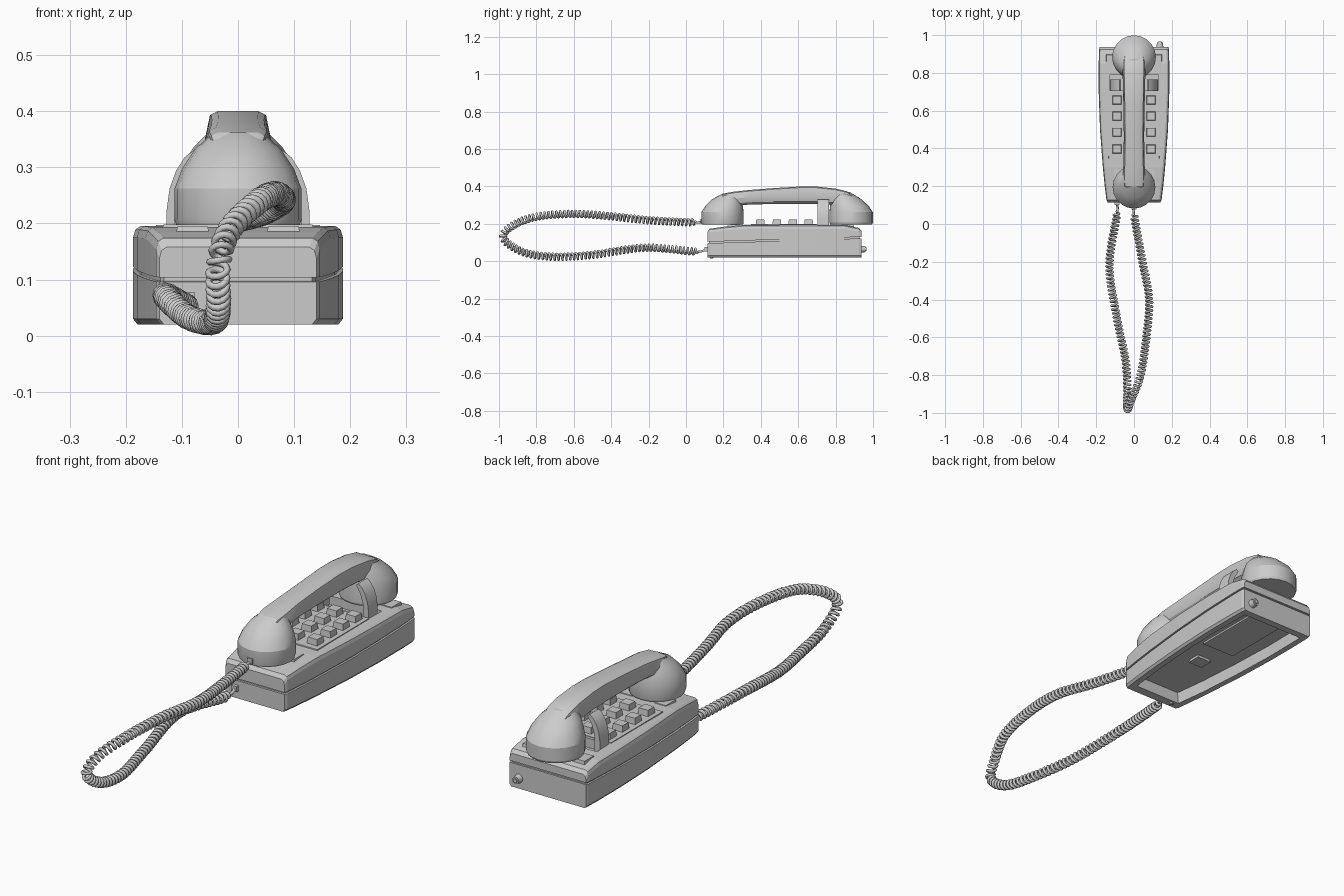
import bpy, bmesh, math
from mathutils import Vector

if "Cube" in bpy.data.objects:
    bpy.data.objects.remove(bpy.data.objects["Cube"])


def finish(name, bm, smooth=None):
    bmesh.ops.recalc_face_normals(bm, faces=bm.faces)
    me = bpy.data.meshes.new(name)
    bm.to_mesh(me)
    bm.free()
    ob = bpy.data.objects.new(name, me)
    bpy.context.collection.objects.link(ob)
    if smooth:
        bpy.ops.object.select_all(action='DESELECT')
        ob.select_set(True)
        bpy.context.view_layer.objects.active = ob
        bpy.ops.object.shade_smooth_by_angle(angle=math.radians(smooth))
    return ob


def loft(name, rings, smooth=None):
    """Skin closed rings of points and cap both ends."""
    bm = bmesh.new()
    vs = [[bm.verts.new(p) for p in r] for r in rings]
    n = len(vs[0])
    for a, b in zip(vs, vs[1:]):
        for i in range(n):
            bm.faces.new((a[i], a[(i + 1) % n], b[(i + 1) % n], b[i]))
    bm.faces.new(vs[0])
    bm.faces.new(vs[-1])
    return finish(name, bm, smooth)


def sym(y, half):
    """Mirror a half profile of (x, z) points into a closed ring at y."""
    return [(x, y, z) for x, z in half] + [(-x, y, z) for x, z in reversed(half)]


def slab(name, x0, x1, y0, y1, z0, z1, taper=0.0):
    def ring(z, t):
        return [(x0 + t, y0 + t, z), (x1 - t, y0 + t, z), (x1 - t, y1 - t, z), (x0 + t, y1 - t, z)]
    return loft(name, [ring(z0, 0), ring(z1, taper)])


def circle_ring(cx, cy, z, r, n=20):
    return [(cx + r * math.cos(2 * math.pi * i / n), cy + r * math.sin(2 * math.pi * i / n), z)
            for i in range(n)]


def cut(target, cutter):
    cutter.hide_render = True
    cutter.hide_viewport = True
    mod = target.modifiers.new("cut", 'BOOLEAN')
    mod.object = cutter
    mod.operation = 'DIFFERENCE'
    mod.solver = 'EXACT'


# Housing stations: y, half width, top height
STATIONS = [(0.115, 0.140, 0.158), (0.127, 0.146, 0.174), (0.2, 0.155, 0.184), (0.3, 0.165, 0.193),
            (0.5, 0.180, 0.195), (0.7, 0.187, 0.195), (0.85, 0.187, 0.193),
            (0.925, 0.185, 0.178), (0.937, 0.181, 0.163)]


def seam(y):
    return 0.100 + 0.026 * (y - 0.115) / 0.82


# Lower shell with hollow underside, upper shell, and the set-back core forming the groove
lower = loft("lower_housing", [sym(y, [(w - 0.008, 0.02), (w, 0.030), (w, seam(y) - 0.004)])
                               for y, w, t in STATIONS])
under = loft("underside_cutter", [sym(y, [(w, 0.0), (w - 0.006, 0.07)])
                                  for y, w in ((0.155, 0.115), (0.3, 0.133), (0.5, 0.147),
                                               (0.7, 0.155), (0.905, 0.153))])
cut(lower, under)
upper = loft("upper_housing", [sym(y, [(w, seam(y) + 0.004), (w, t - 0.020), (w - 0.004, t - 0.006),
                                       (w - 0.013, t)]) for y, w, t in STATIONS])
loft("groove_core", [sym(0.526 + (y - 0.526) * 0.98, [(w - 0.008, seam(y) - 0.008),
                                                     (w - 0.008, seam(y) + 0.008)])
                     for y, w, t in STATIONS])

# Recess behind the keypad for the hook
cut(upper, slab("hook_slot_cutter", -0.13, 0.13, 0.71, 0.79, 0.155, 0.25))

# Keypad panel and twelve keys
slab("keypad_panel", -0.135, 0.135, 0.345, 0.70, 0.185, 0.198, 0.002)
for row, y in enumerate((0.397, 0.486, 0.571, 0.656)):
    for col, x in enumerate((-0.09, 0, 0.09)):
        slab(f"key_{row}_{col}", x - 0.025, x + 0.025, y - 0.024, y + 0.024, 0.192, 0.224, 0.003)

# Handset rests: low pads, and curved hook prongs
prong = [(0.127, 0.155), (0.127, 0.225), (0.122, 0.262), (0.110, 0.295), (0.095, 0.318), (0.078, 0.331),
         (0.068, 0.322), (0.088, 0.29), (0.100, 0.25), (0.103, 0.155)]
for side, label in ((-1, "left"), (1, "right")):
    loft(f"hook_prong_{label}", [[(side * x, y, z) for x, z in prong] for y in (0.703, 0.765)], 30)
    a, b = sorted((side * 0.05, side * 0.112))
    slab(f"front_rest_{label}", a, b, 0.22, 0.295, 0.175, 0.195, 0.004)
    a, b = sorted((side * 0.085, side * 0.15))
    slab(f"rear_rest_{label}", a, b, 0.83, 0.90, 0.17, 0.197, 0.004)

# Handset: mouthpiece and earpiece cups (z, radius, centre y)
mouth = [(0.197, 0.110, 0.195), (0.206, 0.113, 0.195), (0.262, 0.113, 0.195), (0.297, 0.100, 0.204),
         (0.332, 0.077, 0.217), (0.362, 0.045, 0.242)]
ear = [(0.197, 0.112, 0.883), (0.206, 0.116, 0.883), (0.262, 0.116, 0.883), (0.297, 0.103, 0.873),
       (0.335, 0.080, 0.853), (0.370, 0.045, 0.830)]
for name, rows in (("mouthpiece", mouth), ("earpiece", ear)):
    loft(name, [circle_ring(0, yc, z, r) for z, r, yc in rows], 19)

# Handset grip (y, underside, top, width factor)
grip = [(0.17, 0.27, 0.335, 0.75), (0.20, 0.29, 0.362, 0.95), (0.25, 0.295, 0.371, 1.03),
        (0.34, 0.303, 0.381, 0.95), (0.47, 0.306, 0.391, 0.93), (0.62, 0.307, 0.400, 0.97),
        (0.70, 0.306, 0.399, 1.0), (0.80, 0.300, 0.388, 1.04), (0.86, 0.29, 0.374, 1.04),
        (0.91, 0.28, 0.342, 0.9), (0.945, 0.265, 0.300, 0.7)]
loft("handset_grip", [sym(y, [(0.034 * k, b), (0.049 * k, b + 0.012), (0.058 * k, t - (t - b) * 0.5),
                              (0.050 * k, t - 0.006), (0.038 * k, t)]) for y, b, t, k in grip], 30)


def drum(name, loc, axis, r, depth, n=12):
    bm = bmesh.new()
    bmesh.ops.create_cone(bm, cap_ends=True, segments=n, radius1=r, radius2=r * 0.8, depth=depth)
    ob = finish(name, bm, 30)
    ob.location = loc
    ob.rotation_euler = Vector(axis).to_track_quat('Z', 'Y').to_euler()


# Rear dial, underside label plate, clip and screw
drum("rear_dial", (0.137, 0.948, 0.064), (0, 1, 0), 0.019, 0.024)
drum("rear_dial_cap", (0.137, 0.960, 0.064), (0, 1, 0), 0.010, 0.010)
drum("underside_screw", (-0.09, 0.137, 0.019), (0, 0, -1), 0.010, 0.008)
slab("label_plate", -0.08, 0.08, 0.55, 0.85, 0.062, 0.075)
slab("underside_clip", -0.035, 0.035, 0.40, 0.46, 0.056, 0.075, 0.005)

# Cord sockets
slab("body_plug", -0.103, -0.077, 0.10, 0.13, 0.053, 0.077)
slab("handset_plug", -0.013, 0.013, 0.078, 0.11, 0.205, 0.227)

# Coiled cord: smooth path, resampled evenly, with a helix wrapped round it
path = [Vector(p) for p in (
    (-0.09, 0.11, 0.065), (-0.09, 0.05, 0.052), (-0.13, -0.22, 0.072), (-0.09, -0.50, 0.034),
    (-0.045, -0.72, 0.024), (-0.035, -0.88, 0.052), (-0.035, -0.977, 0.125), (-0.015, -0.93, 0.188),
    (0.035, -0.80, 0.238), (0.065, -0.60, 0.253), (0.08, -0.40, 0.240), (0.045, -0.20, 0.219),
    (0.0, 0.05, 0.207), (0.0, 0.10, 0.215))]
ext = [path[0] * 2 - path[1]] + path + [path[-1] * 2 - path[-2]]
fine = []
for i in range(1, len(ext) - 2):
    p0, p1, p2, p3 = ext[i - 1:i + 3]
    for s in range(40):
        t = s / 40
        fine.append(0.5 * (2 * p1 + (p2 - p0) * t + (2 * p0 - 5 * p1 + 4 * p2 - p3) * t * t
                           + (3 * p1 - p0 - 3 * p2 + p3) * t ** 3))
fine.append(path[-1])
dist = [0.0]
for a, b in zip(fine, fine[1:]):
    dist.append(dist[-1] + (b - a).length)
total, pitch, per_turn = dist[-1], 0.021, 12
count = int(total / pitch * per_turn)
points, j = [], 0
for i in range(count + 1):
    d = total * i / count
    while j < len(fine) - 2 and dist[j + 1] < d:
        j += 1
    c = fine[j].lerp(fine[j + 1], (d - dist[j]) / (dist[j + 1] - dist[j]))
    tan = (fine[min(j + 2, len(fine) - 1)] - fine[max(j - 1, 0)]).normalized()
    n1 = tan.cross(Vector((1, 0, 0))).normalized()
    n2 = tan.cross(n1)
    r = 0.0165 * max(0.0, min(1.0, (min(d, total - d) - 0.045) / 0.02))
    ang = 2 * math.pi * i / per_turn
    points.append(c + n1 * (r * math.cos(ang)) + n2 * (r * math.sin(ang)))
cu = bpy.data.curves.new("coiled_cord", 'CURVE')
cu.dimensions = '3D'
cu.bevel_depth = 0.0065
cu.bevel_resolution = 1
sp = cu.splines.new('POLY')
sp.points.add(len(points) - 1)
for q, p in zip(sp.points, points):
    q.co = (*p, 1)
cord = bpy.data.objects.new("coiled_cord", cu)
bpy.context.collection.objects.link(cord)
